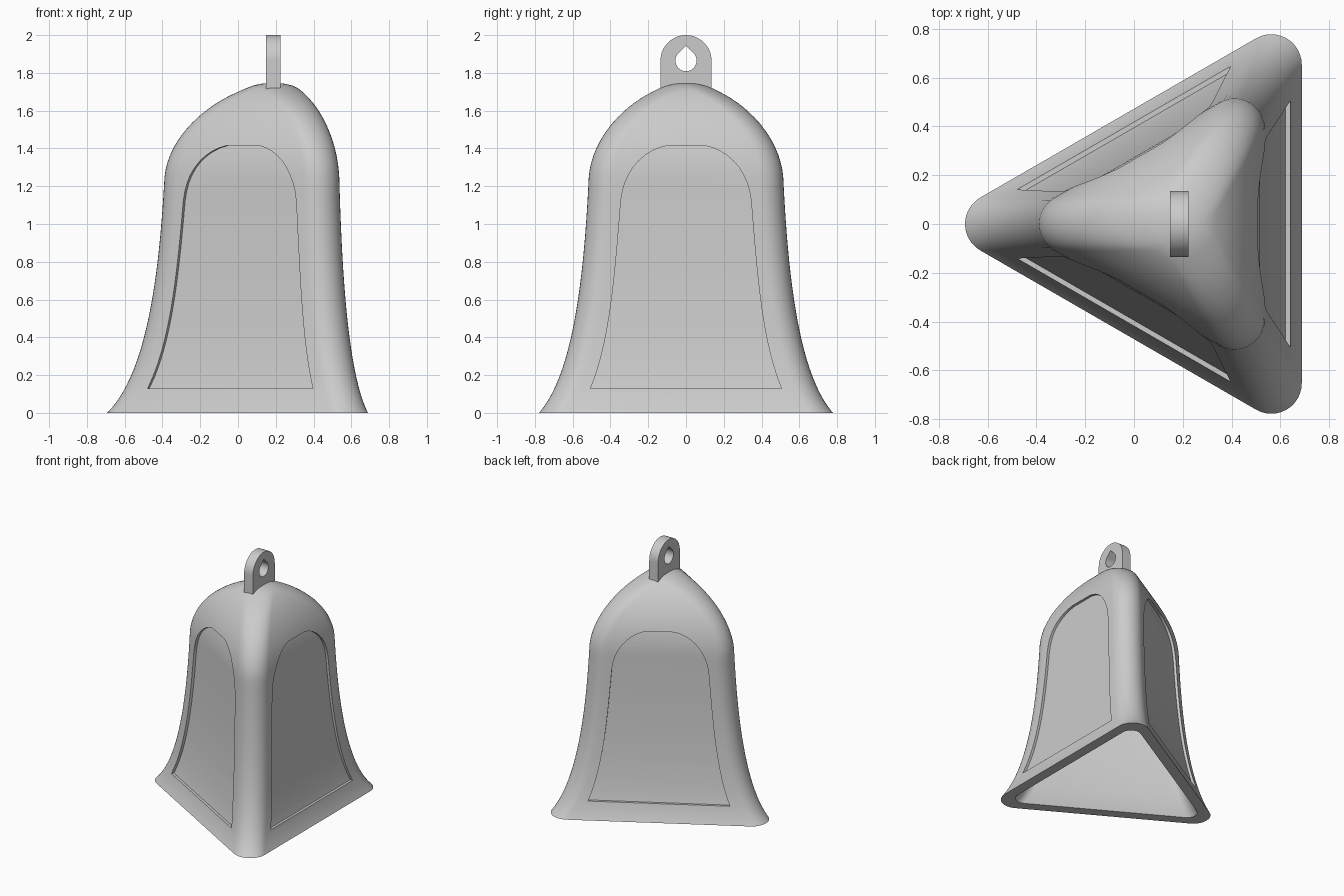
import bpy, bmesh, math
from mathutils import Vector, Matrix
from mathutils.geometry import interpolate_bezier

if "Cube" in bpy.data.objects:
    bpy.data.objects.remove(bpy.data.objects["Cube"])

AXIS_X = 0.186   # vertical axis of the bell

metal = bpy.data.materials.new("plain grey")
metal.use_nodes = True
grey = (0.6, 0.6, 0.6, 1)
metal.diffuse_color = grey
metal.node_tree.nodes["Principled BSDF"].inputs["Base Color"].default_value = grey


def finish(name, bm):
    bmesh.ops.recalc_face_normals(bm, faces=bm.faces)
    mesh = bpy.data.meshes.new(name)
    bm.to_mesh(mesh)
    bm.free()
    mesh.materials.append(metal)
    obj = bpy.data.objects.new(name, mesh)
    bpy.context.collection.objects.link(obj)
    return obj


def curve(a, b, c, d, n):
    return [tuple(p) for p in interpolate_bezier(*[Vector(v) for v in (a, b, c, d)], n)]


# Profile: distance of the corner centres from the axis against height
flare = curve((.754, 0), (.53, .22), (.475, .8), (.45, 1.25), 24)
shoulder = curve((.45, 1.25), (.43, 1.45), (.25, 1.62), (.06, 1.70), 16)
rings = [(c, .125, z) for c, z in flare + shoulder[1:]]
rings += [(.025, .12, 1.718), (.008, .1, 1.732), (.003, .065, 1.742), (.002, .02, 1.746)]


def rounded_triangle(c, r, z):
    pts = []
    for k in range(3):
        a = math.pi / 3 + k * math.tau / 3
        for i in range(13):
            t = a + math.radians(i * 10 - 60)
            pts.append((AXIS_X + c * math.cos(a) + r * math.cos(t),
                        c * math.sin(a) + r * math.sin(t), z))
    return pts


def loft(name, sections):
    bm = bmesh.new()
    loops = [[bm.verts.new(p) for p in rounded_triangle(*s)] for s in sections]
    for lo, hi in zip(loops, loops[1:]):
        for i in range(len(lo)):
            j = (i + 1) % len(lo)
            bm.faces.new((lo[i], lo[j], hi[j], hi[i]))
    bm.faces.new(loops[0])
    bm.faces.new(loops[-1])
    return finish(name, bm)


def prism(name, outline, depth, matrix):
    bm = bmesh.new()
    face = bm.faces.new([bm.verts.new((0, y, z)) for y, z in outline])
    new = bmesh.ops.extrude_face_region(bm, geom=[face])["geom"]
    bmesh.ops.translate(bm, vec=(depth, 0, 0),
                        verts=[v for v in new if isinstance(v, bmesh.types.BMVert)])
    bm.transform(matrix)
    return finish(name, bm)


def cut(target, tool, operation="DIFFERENCE"):
    mod = target.modifiers.new(tool.name, "BOOLEAN")
    mod.object, mod.operation, mod.solver = tool, operation, "EXACT"
    bpy.context.view_layer.objects.active = target
    bpy.ops.object.modifier_apply(modifier=mod.name)
    bpy.data.objects.remove(tool)


def smooth(obj, angle):
    bpy.ops.object.select_all(action="DESELECT")
    obj.select_set(True)
    bpy.context.view_layer.objects.active = obj
    bpy.ops.object.shade_smooth_by_angle(angle=math.radians(angle))


bell = loft("bell_body", rings)

# Arched panel recessed into each of the three faces
side = curve((.505, .13), (.40, .38), (.375, .75), (.345, 1.12), 14)
arch = curve((.345, 1.12), (.33, 1.28), (.23, 1.39), (.10, 1.415), 10)
half = side + arch[1:]
outline = half + [(-y, z) for y, z in reversed(half)]
for k in range(3):
    place = (Matrix.Translation((AXIS_X, 0, 0)) @ Matrix.Rotation(k * math.tau / 3, 4, "Z")
             @ Matrix.Translation((.22, 0, 0)))
    cut(bell, prism("panel_cutter", outline, .6, place))
core = loft("panel_core", [(c, r - .02, z) for c, r, z in rings[2:-6]])
cut(bell, core, "UNION")

# Hollow inside, open at the bottom
inner = [(max(c - .06, .01), .075, z) for c, r, z in rings[:-6]]
inner.insert(0, (inner[0][0] + .02, .075, -.03))
cut(bell, loft("cavity_cutter", inner))
smooth(bell, 25)

# Hanging loop with a teardrop hole
CENTRE, RADIUS = 1.865, .135
tab = [(RADIUS * math.cos(math.radians(a)), CENTRE + RADIUS * math.sin(math.radians(a)))
       for a in range(0, 181, 6)] + [(-RADIUS, 1.705), (RADIUS, 1.705)]
drop = [(.056 * math.cos(math.radians(a)), CENTRE + .056 * math.sin(math.radians(a)))
        for a in range(135, 406, 9)] + [(0, CENTRE + .079)]
loop = prism("hanging_loop", tab, .076, Matrix.Translation((.148, 0, 0)))
cut(loop, prism("hole_cutter", drop, .3, Matrix.Translation((.05, 0, 0))))
smooth(loop, 30)
